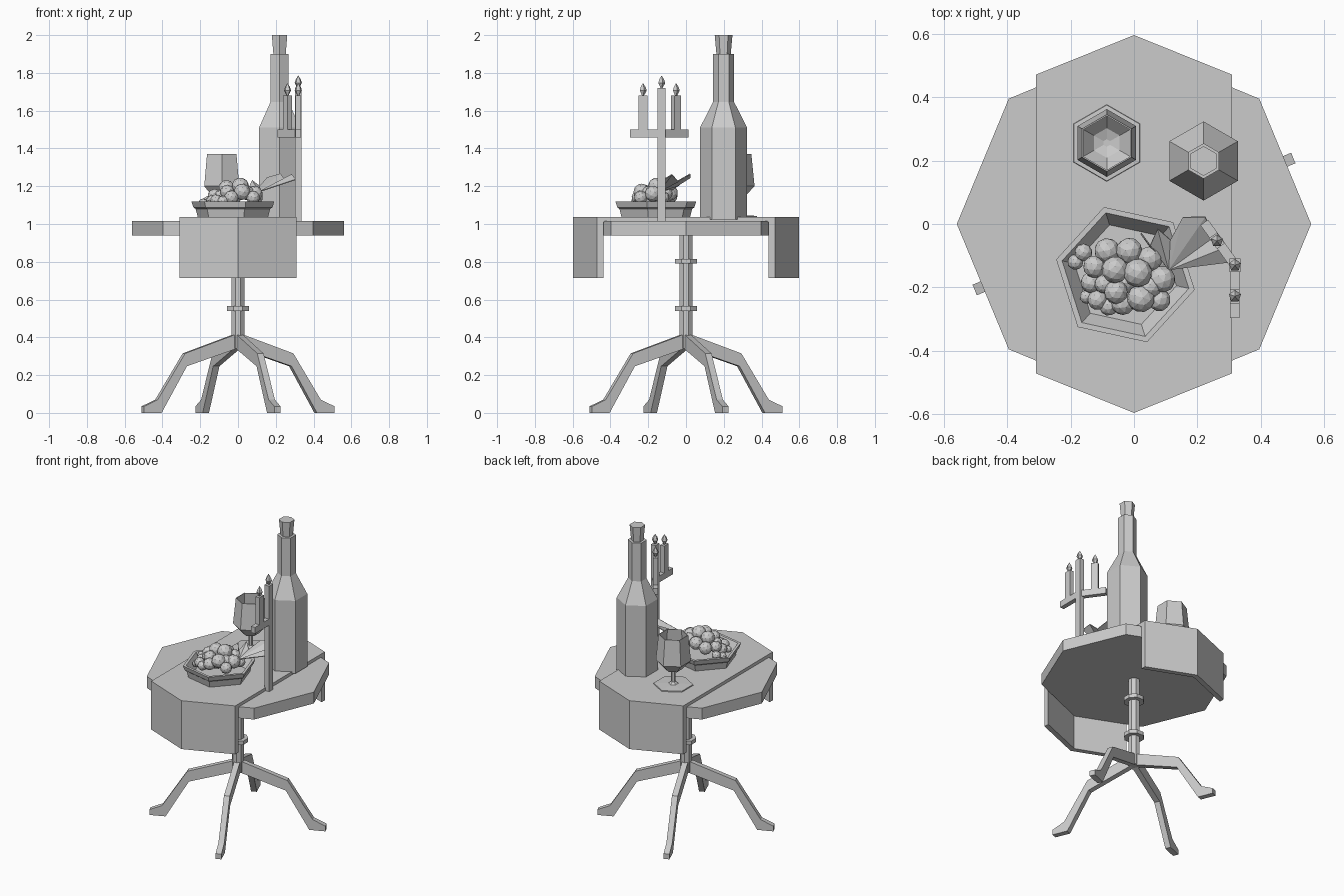
import bpy, bmesh
from math import sin, cos, pi, radians
from mathutils import Matrix, Vector

if "Cube" in bpy.data.objects:
    bpy.data.objects.remove(bpy.data.objects["Cube"])


def finish(name, bm):
    bmesh.ops.recalc_face_normals(bm, faces=bm.faces)
    me = bpy.data.meshes.new(name)
    bm.to_mesh(me)
    bm.free()
    ob = bpy.data.objects.new(name, me)
    bpy.context.collection.objects.link(ob)
    return ob


def lathe(name, profile, n, x=0, y=0, turn=90):
    """Stack n-sided rings of (radius, z) and cap both ends."""
    bm = bmesh.new()
    rings = []
    for r, z in profile:
        rings.append([bm.verts.new((x + r * cos(radians(turn) + 2 * pi * i / n),
                                    y + r * sin(radians(turn) + 2 * pi * i / n), z))
                      for i in range(n)])
    for a, b in zip(rings, rings[1:]):
        for i in range(n):
            j = (i + 1) % n
            bm.faces.new((a[i], a[j], b[j], b[i]))
    bm.faces.new(rings[0])
    bm.faces.new(rings[-1])
    return finish(name, bm)


def prism(name, base, shift, matrix=Matrix()):
    """Closed solid between an outline and its shifted copy."""
    bm = bmesh.new()
    ends = [[bm.verts.new(matrix @ (Vector(p) + s)) for p in base]
            for s in (Vector(), Vector(shift))]
    for e in ends:
        bm.faces.new(e)
    for i in range(len(base)):
        j = (i + 1) % len(base)
        bm.faces.new((ends[0][i], ends[0][j], ends[1][j], ends[1][i]))
    return finish(name, bm)


def beam(name, a, b, width, z0, z1):
    """Straight bar between two plan points."""
    a, b = Vector(a), Vector(b)
    d = (b - a).normalized()
    s = Vector((-d.y, d.x)) * width / 2
    return prism(name, [(p.x, p.y, z0) for p in (a - s, b - s, b + s, a + s)], (0, 0, z1 - z0))


# table top, pole and collars
lathe("table_top", [(.56, .94), (.56, 1.016)], 8, turn=0)
lathe("pole", [(.036, .34), (.036, .95)], 8, turn=22.5)
for z in (.54, .79):
    lathe("pole_collar", [(.063, z), (.063, z + .025)], 8, turn=22.5)

# four splayed legs
leg = [(0, .345), (.3, .247), (.445, 0), (.545, 0), (.545, .035), (.467, .07),
       (.31, .315), (.03, .412), (0, .412)]
for k in range(4):
    prism("leg", [(r, -.018, z) for r, z in leg], (0, .036, 0),
          Matrix.Rotation(radians(22.5 + 90 * k), 4, 'Z'))

# cloth runner: thin top and two folded hanging panels
prism("cloth_top", [(-.31, -.472, 1.01), (0, -.597, 1.01), (.31, -.472, 1.01),
                    (.31, .472, 1.01), (0, .597, 1.01), (-.31, .472, 1.01)], (0, 0, .027))
for s in (-1, 1):
    prism("cloth_hang", [(-.31, s * .472, .714), (0, s * .597, .714), (.31, s * .472, .714),
                         (.31, s * .438, .714), (0, s * .562, .714), (-.31, s * .438, .714)],
          (0, 0, .3))

# bottle and cork
lathe("bottle", [(.125, 1.025), (.125, 1.51), (.056, 1.645), (.056, 1.9)], 6, .22, .199)
lathe("cork", [(.037, 1.89), (.047, 2.0)], 6, .22, .199)

# goblet: foot, stem and hollow bowl
lathe("goblet", [(.122, 1.035), (.12, 1.043), (.03, 1.047), (.013, 1.06), (.013, 1.125),
                 (.05, 1.14), (.107, 1.2), (.09, 1.37), (.085, 1.37), (.1, 1.203),
                 (.047, 1.146), (.012, 1.135)], 6, -.086, .256)

# fruit dish with stepped rim
lathe("dish", [(.19, 1.035), (.202, 1.08), (.214, 1.088), (.224, 1.118), (.205, 1.118),
               (.165, 1.06)], 6, -.027, -.16, -12.3)

# grapes: x, y, z, radius
grapes = [(-.16, -.09, 1.12, .028), (-.085, -.085, 1.15, .041), (-.015, -.085, 1.165, .042),
          (.05, -.11, 1.165, .04), (.012, -.155, 1.2, .046), (-.125, -.135, 1.15, .036),
          (-.06, -.145, 1.19, .043), (.088, -.175, 1.16, .043), (-.185, -.12, 1.11, .025),
          (-.095, -.19, 1.15, .03), (-.115, -.24, 1.125, .032), (-.057, -.215, 1.17, .038),
          (.022, -.235, 1.17, .044), (.08, -.24, 1.14, .036), (-.035, -.25, 1.14, .038),
          (-.08, -.26, 1.12, .03), (-.15, -.23, 1.105, .022), (.05, -.2, 1.165, .036),
          (-.135, -.185, 1.12, .034), (-.03, -.18, 1.13, .045), (.1, -.12, 1.14, .032)]
bm = bmesh.new()
for i, (x, y, z, r) in enumerate(grapes):
    bmesh.ops.create_icosphere(bm, subdivisions=2, radius=r,
                               matrix=Matrix.Translation((x, y, z)) @ Matrix.Rotation(i, 4, 'X'))
finish("grapes", bm)

# pleated leaf fanning out from the stem
rim = [(.305, -.12, 1.235), (.285, -.075, 1.262), (.255, -.04, 1.225), (.225, .022, 1.265),
       (.155, .022, 1.245), (.115, -.05, 1.2), (.075, -.015, 1.23), (.05, -.07, 1.18),
       (.022, -.03, 1.21)]
bm = bmesh.new()
vs = [bm.verts.new(v) for v in [(.11, -.145, 1.17)] + rim]
for i in range(1, len(rim)):
    bm.faces.new((vs[0], vs[i], vs[i + 1]))
leaf = finish("leaf", bm).modifiers.new("thickness", 'SOLIDIFY')
leaf.thickness, leaf.offset = .005, 0

# candelabra: tall post, two arms, flat candles and flames
px, py = .319, -.13
beam("candle_post", (px, py - .021), (px, py + .021), .034, 1.016, 1.72)
for tip, at, half in (((px, -.297), (px, -.228), .023), ((.222, .005), (.262, -.053), .021)):
    beam("candle_arm", (px, py), tip, .03, 1.458, 1.5)
    d = (Vector(tip) - Vector((px, py))).normalized() * half
    beam("candle", Vector(at) - d, Vector(at) + d, .03, 1.495, 1.68)
for x, y, z in ((px, -.228, 1.68), (.262, -.053, 1.68), (px, py, 1.72)):
    lathe("flame", [(.006, z), (.02, z + .027), (.014, z + .045), (.001, z + .065)], 5, x, y)
